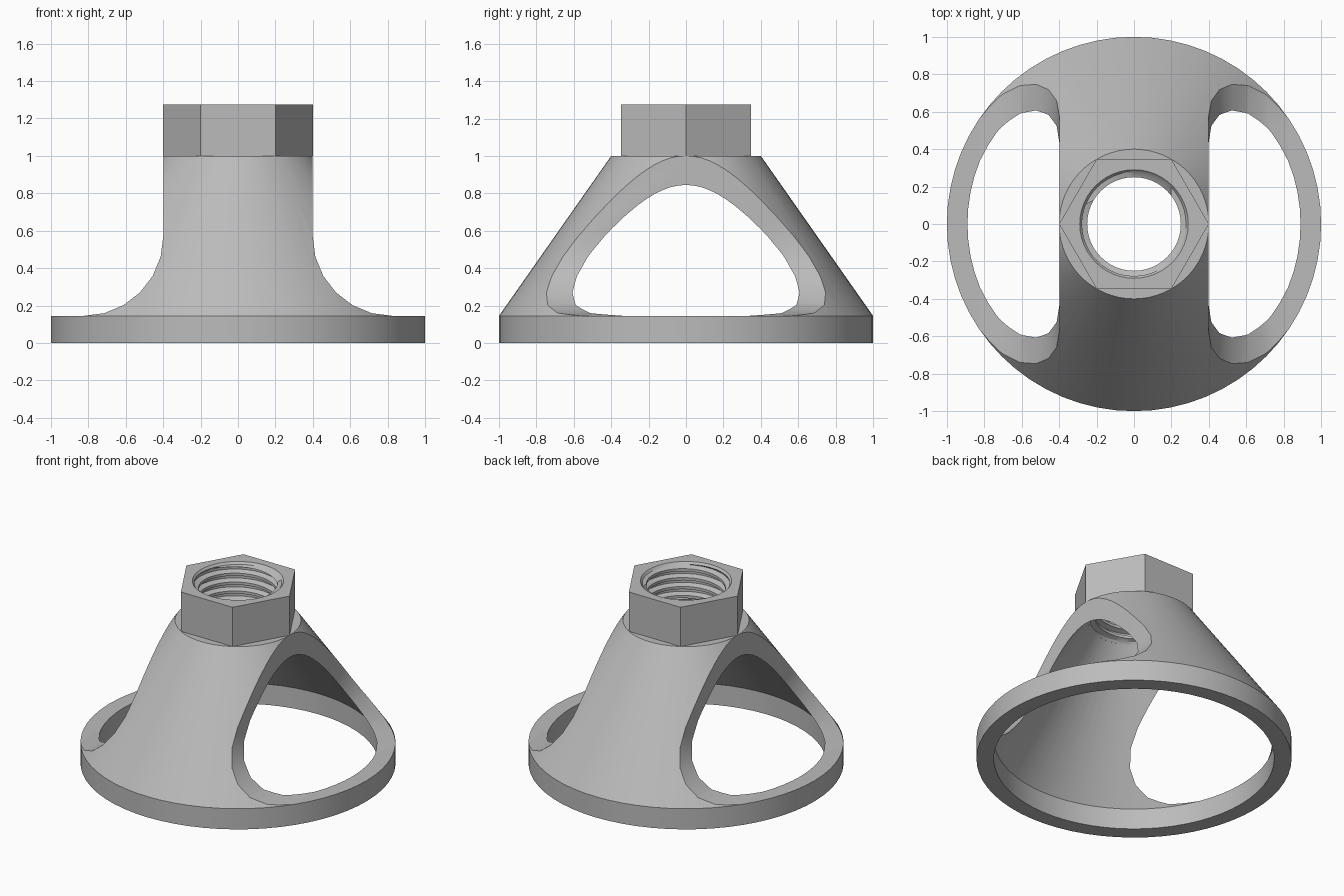
import bpy
import bmesh
from math import pi, sin, cos, tau

cube = bpy.data.objects.get("Cube")
if cube:
    bpy.data.objects.remove(cube, do_unlink=True)

# One plain grey material
grey = bpy.data.materials.new("plain grey")
grey.use_nodes = True
COLOUR = (0.5, 0.5, 0.5, 1)
grey.diffuse_color = COLOUR
grey.node_tree.nodes["Principled BSDF"].inputs["Base Color"].default_value = COLOUR

BASE_TOP, NECK_TOP, NUT_TOP = 0.145, 1.0, 1.275
BORE = 0.29


def finish(bm, name):
    mesh = bpy.data.meshes.new(name)
    bm.to_mesh(mesh)
    bm.free()
    mesh.materials.append(grey)
    obj = bpy.data.objects.new(name, mesh)
    bpy.context.collection.objects.link(obj)
    return obj


def activate(obj):
    bpy.ops.object.select_all(action='DESELECT')
    obj.select_set(True)
    bpy.context.view_layer.objects.active = obj


def smooth(obj):
    activate(obj)
    bpy.ops.object.shade_smooth_by_angle(angle=pi / 6)


def lathe(name, profile, segments, closed=True):
    """Spin (radius, z) points; a radius may be a function of the angle."""
    bm = bmesh.new()
    columns = []
    for j in range(segments):
        a = tau * j / segments
        column = []
        for radius, z in profile:
            r = radius(a) if callable(radius) else radius
            column.append(bm.verts.new((r * cos(a), r * sin(a), z)))
        columns.append(column)
    n = len(profile)
    for j in range(segments):
        c, d = columns[j], columns[(j + 1) % segments]
        for k in range(n if closed else n - 1):
            m = (k + 1) % n
            bm.faces.new((c[k], d[k], d[m], c[m]))
    return finish(bm, name)


def side_cutter(side):
    """Prism along y: straight wall that flares outward in a quarter arc."""
    radius, wall, steps = 0.426, 0.399, 6
    outline = [(1.3, 0.05), (1.3, 1.2), (wall, 1.2)]
    for i in range(steps + 1):
        a = pi / 2 * i / steps
        outline.append((wall + radius * (1 - cos(a)),
                        BASE_TOP + radius * (1 - sin(a))))
    bm = bmesh.new()
    face = bm.faces.new([bm.verts.new((side * x, -1.2, z)) for x, z in outline])
    ext = bmesh.ops.extrude_face_region(bm, geom=[face])["geom"]
    bmesh.ops.translate(bm, vec=(0, 2.4, 0),
                        verts=[v for v in ext if isinstance(v, bmesh.types.BMVert)])
    bmesh.ops.recalc_face_normals(bm, faces=bm.faces)
    cutter = finish(bm, "side_cutter")
    cutter.hide_render = True
    return cutter


# Base ring
smooth(lathe("base_ring", [(0.89, 0), (1, 0), (1, BASE_TOP), (0.89, BASE_TOP)], 64))

# Conical shell with a large opening on each side
shell = lathe("cone_shell", [(0.89, BASE_TOP), (1, BASE_TOP),
                             (0.4, NECK_TOP), (BORE, NECK_TOP)], 64)
for side in (-1, 1):
    cutter = side_cutter(side)
    cut = shell.modifiers.new("side_opening", 'BOOLEAN')
    cut.operation = 'DIFFERENCE'
    cut.solver = 'EXACT'
    cut.object = cutter
    activate(shell)
    bpy.ops.object.modifier_apply(modifier=cut.name)
    bpy.data.objects.remove(cutter, do_unlink=True)
smooth(shell)


# Hexagonal nut, open along the bore
def hexagon(a):
    return 0.4 * cos(pi / 6) / cos(a % (pi / 3) - pi / 6)


smooth(lathe("hex_nut", [(BORE, NECK_TOP), (hexagon, NECK_TOP),
                         (hexagon, NUT_TOP), (BORE, NUT_TOP)], 48, closed=False))


# Helical thread lining the bore, with a small chamfer at both ends
def thread(name, segments=48, pitch=0.0625, turns=6):
    low, high = NECK_TOP + 0.015, NUT_TOP - 0.015
    tooth = [(0, 0.285), (0.3, 0.285), (0.5, 0.25), (0.8, 0.25)]
    bm = bmesh.new()
    columns = []
    for j in range(segments + 1):
        a = tau * j / segments
        points = [(BORE, NECK_TOP)]
        for t in range(turns):
            for offset, r in tooth:
                z = low + pitch * (t - 1 + offset + j / segments)
                if z <= low or z >= high:
                    z, r = min(max(z, low), high), 0.278
                points.append((r, z))
        points.append((BORE, NUT_TOP))
        columns.append([bm.verts.new((r * cos(a), r * sin(a), z)) for r, z in points])
    for c, d in zip(columns, columns[1:]):
        for k in range(len(c) - 1):
            bm.faces.new((c[k], c[k + 1], d[k + 1], d[k]))
    bmesh.ops.remove_doubles(bm, verts=bm.verts, dist=0.0001)
    return finish(bm, name)


smooth(thread("bore_thread"))
